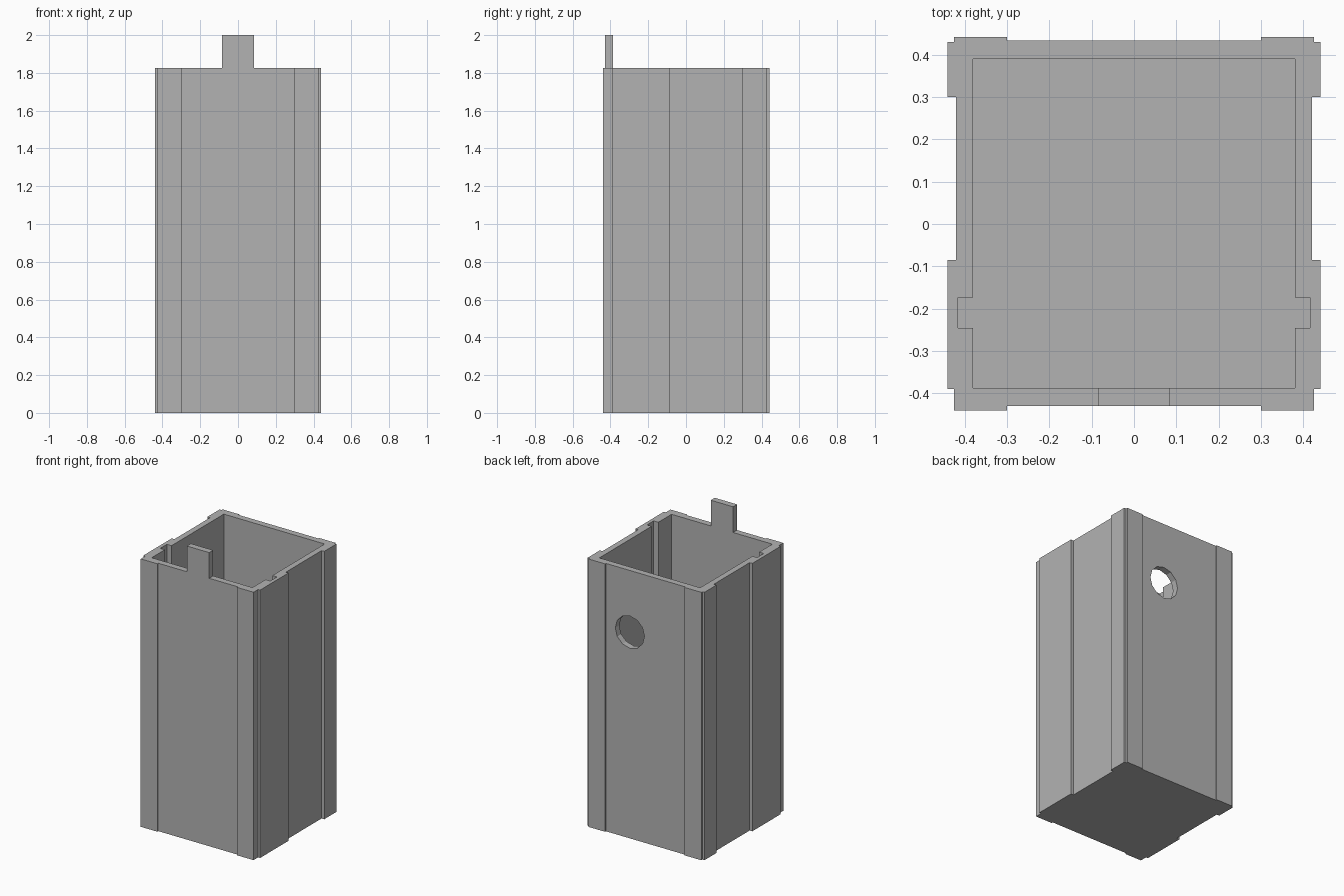
import bpy
import bmesh
import math
from mathutils import Matrix, Vector

if "Cube" in bpy.data.objects:
    bpy.data.objects.remove(bpy.data.objects["Cube"], do_unlink=True)

HEIGHT = 1.825
FLOOR = 0.04

grey = bpy.data.materials.new("plain grey")
grey.use_nodes = True
grey.diffuse_color = (0.45, 0.45, 0.45, 1)
grey.node_tree.nodes["Principled BSDF"].inputs["Base Color"].default_value = (0.45, 0.45, 0.45, 1)


def add_object(name, bm):
    bmesh.ops.recalc_face_normals(bm, faces=bm.faces)
    mesh = bpy.data.meshes.new(name)
    bm.to_mesh(mesh)
    bm.free()
    mesh.materials.append(grey)
    obj = bpy.data.objects.new(name, mesh)
    bpy.context.collection.objects.link(obj)
    return obj


def prism(name, half_profile, z0, z1):
    """Mirror a half outline (front to back, x > 0) and extrude it upward."""
    outline = half_profile + [(-x, y) for x, y in reversed(half_profile)]
    bm = bmesh.new()
    face = bm.faces.new([bm.verts.new((x, y, z0)) for x, y in outline])
    top = bmesh.ops.extrude_face_region(bm, geom=[face])["geom"]
    verts = [v for v in top if isinstance(v, bmesh.types.BMVert)]
    bmesh.ops.translate(bm, verts=verts, vec=Vector((0, 0, z1 - z0)))
    return add_object(name, bm)


def cut(target, cutter):
    """Subtract the cutter and discard it."""
    cutter.hide_render = True
    mod = target.modifiers.new("cut", "BOOLEAN")
    mod.operation = "DIFFERENCE"
    mod.solver = "EXACT"
    mod.object = cutter
    bpy.context.view_layer.objects.active = target
    bpy.ops.object.modifier_apply(modifier=mod.name)
    bpy.data.objects.remove(cutter, do_unlink=True)


# Box body with raised strips along its corners
body = prism("box_body", [
    (0.30, -0.43), (0.30, -0.44), (0.425, -0.44), (0.425, -0.39),
    (0.44, -0.39), (0.44, -0.085), (0.42, -0.085), (0.42, 0.30),
    (0.44, 0.30), (0.44, 0.43), (0.425, 0.43), (0.425, 0.442),
    (0.30, 0.442), (0.30, 0.433)], 0, HEIGHT)

# Open cavity with a slot groove in each side wall
cut(body, prism("cavity_cutter", [
    (0.38, -0.387), (0.38, -0.245), (0.415, -0.245), (0.415, -0.173),
    (0.38, -0.173), (0.38, 0.39)], FLOOR, HEIGHT + 0.1))

# Round hole through the back wall
bm = bmesh.new()
bmesh.ops.create_cone(
    bm, cap_ends=True, segments=12, radius1=0.11, radius2=0.11, depth=0.2,
    matrix=Matrix.Translation((0.12, 0.42, 1.405)) @ Matrix.Rotation(math.pi / 2, 4, "X"))
cut(body, add_object("hole_cutter", bm))

# Upright tab on the front wall
prism("front_tab", [(0.084, -0.43), (0.084, -0.387)], HEIGHT, 2.0)
